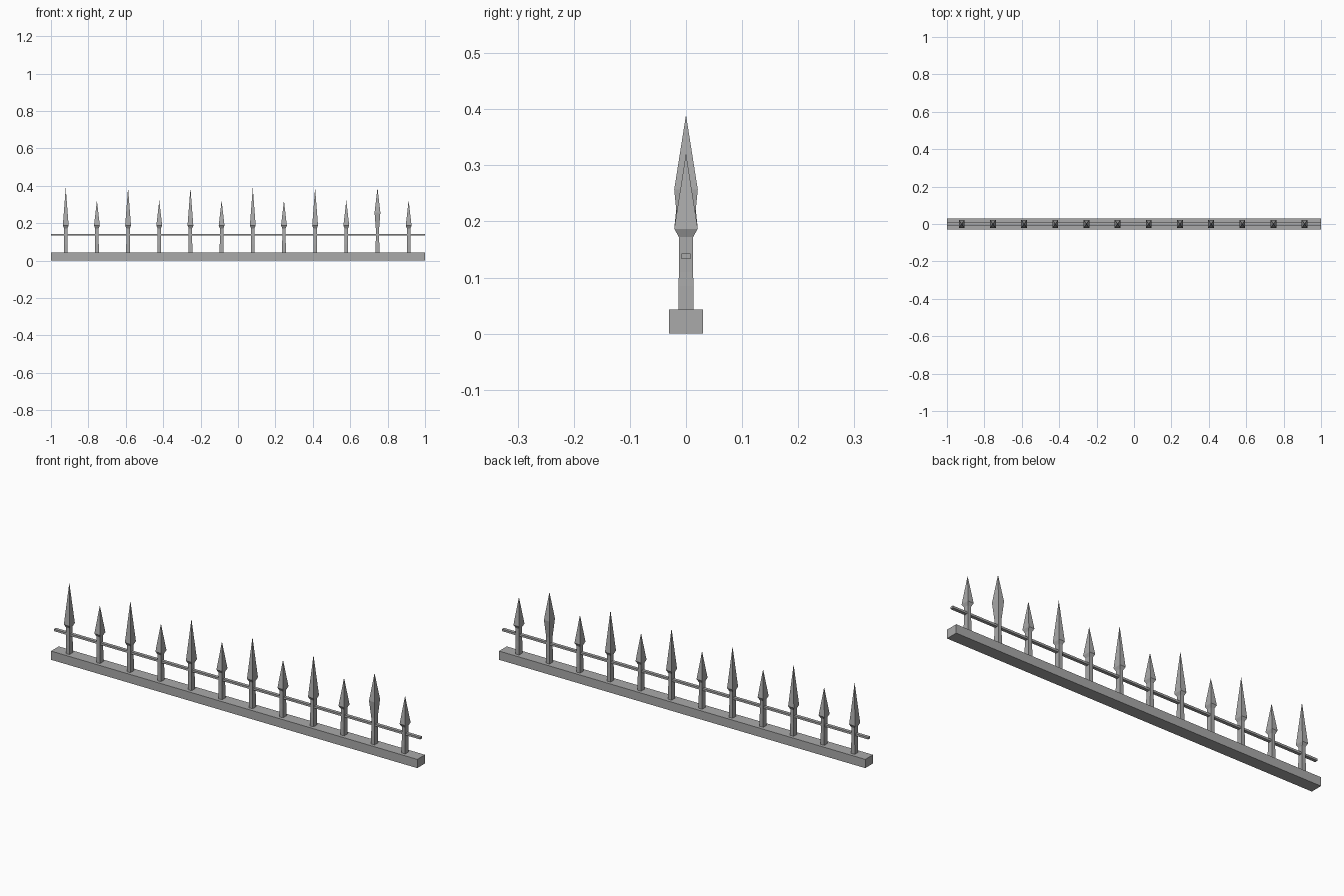
import bpy
import bmesh

cube = bpy.data.objects.get("Cube")
if cube:
    bpy.data.objects.remove(cube, do_unlink=True)

iron = bpy.data.materials.new("grey_iron")
iron.use_nodes = True
GREY = (0.4, 0.4, 0.4, 1.0)
iron.diffuse_color = GREY
iron.node_tree.nodes["Principled BSDF"].inputs["Base Color"].default_value = GREY


def finish(bm, name, x=0.0):
    bmesh.ops.recalc_face_normals(bm, faces=bm.faces)
    mesh = bpy.data.meshes.new(name)
    bm.to_mesh(mesh)
    bm.free()
    mesh.materials.append(iron)
    obj = bpy.data.objects.new(name, mesh)
    obj.location.x = x
    bpy.context.collection.objects.link(obj)


def bar(name, half_depth, bottom, top):
    """Full-length horizontal box."""
    bm = bmesh.new()
    bmesh.ops.create_cube(bm, size=1)
    for v in bm.verts:
        v.co.x *= 2
        v.co.y *= 2 * half_depth
        v.co.z = top if v.co.z > 0 else bottom
    finish(bm, name)


def picket(name, x, tip, widest):
    """Square post with a four-sided spear head, as stacked rings."""
    profile = [(0.04, 0.010, 0.0135), (0.085, 0.010, 0.0135),
               (0.11, 0.009, 0.0125), (0.172, 0.009, 0.0125),
               (widest, 0.0155, 0.021)]
    bm = bmesh.new()
    rings = [[bm.verts.new((sx * hx, sy * hy, z))
              for sx, sy in ((-1, -1), (1, -1), (1, 1), (-1, 1))]
             for z, hx, hy in profile]
    point = bm.verts.new((0, 0, tip))
    bm.faces.new(rings[0])
    for i in range(4):
        j = (i + 1) % 4
        for low, high in zip(rings, rings[1:]):
            bm.faces.new((low[i], low[j], high[j], high[i]))
        bm.faces.new((rings[-1][i], rings[-1][j], point))
    finish(bm, name, x)


# Base beam and thin cross rail
bar("base_beam", 0.03, 0.0, 0.043)
bar("cross_rail", 0.008, 0.133, 0.143)

# Alternating tall and short pickets; one tall head bulges higher up
for i in range(12):
    tall = i % 2 == 0
    picket(f"{'tall' if tall else 'short'}_picket_{i + 1}",
           -0.921 + i / 6,
           0.39 if tall else 0.322,
           0.257 if i == 10 else 0.187)
